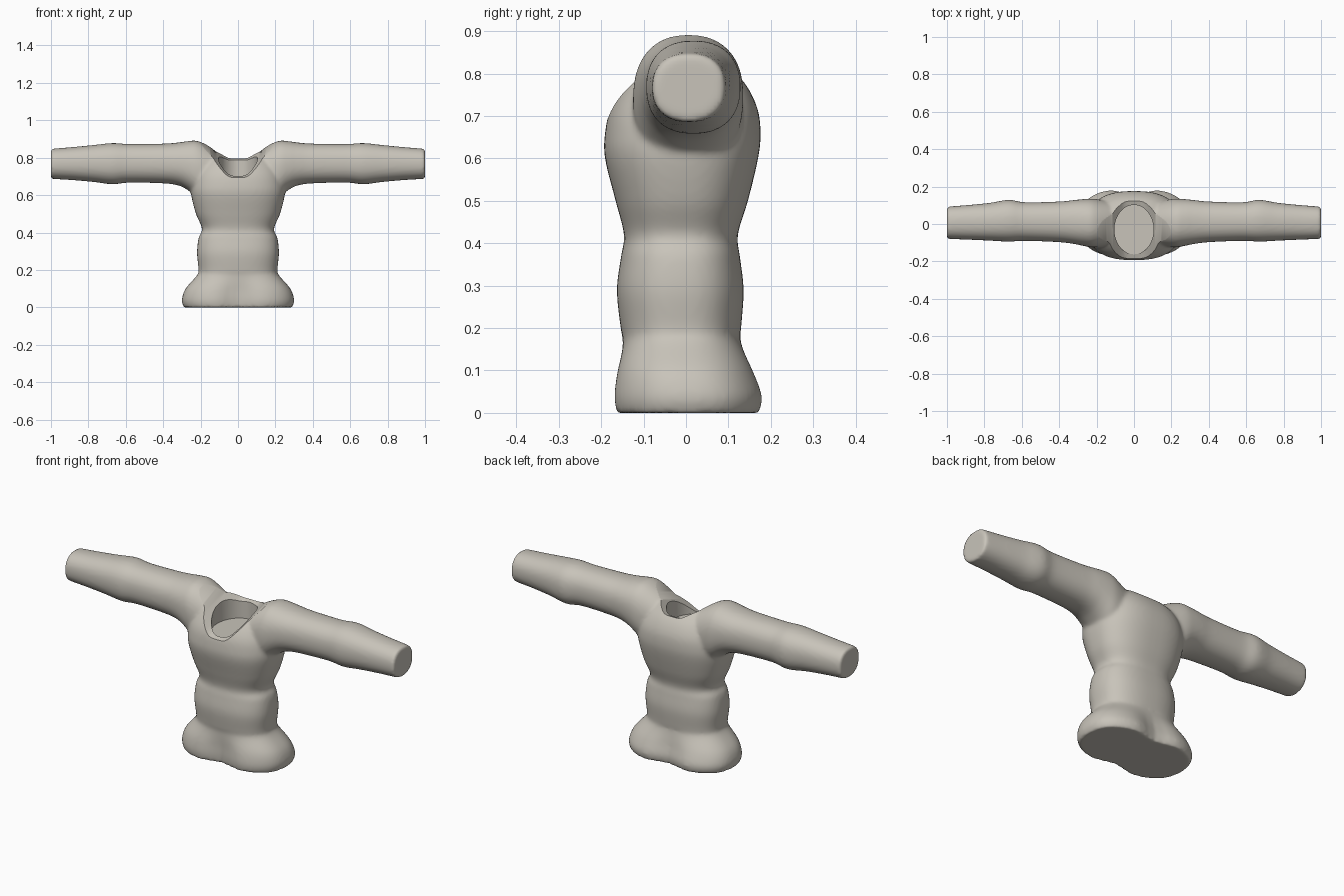
import bpy, bmesh, math

if "Cube" in bpy.data.objects:
    bpy.data.objects.remove(bpy.data.objects["Cube"])

fabric = bpy.data.materials.new("warm_grey")
fabric.diffuse_color = (0.58, 0.55, 0.49, 1)
fabric.use_nodes = True
fabric.node_tree.nodes["Principled BSDF"].inputs["Base Color"].default_value = fabric.diffuse_color


def resample(rows, steps=5):
    """Catmull-Rom interpolation of section rows."""
    out = []
    for i in range(len(rows) - 1):
        p0, p1, p2 = rows[max(i - 1, 0)], rows[i], rows[i + 1]
        p3 = rows[min(i + 2, len(rows) - 1)]
        for s in range(steps):
            t = s / steps
            out.append([0.5 * (2 * b + (c - a) * t + (2 * a - 5 * b + 4 * c - d) * t * t
                               + (3 * b - a - 3 * c + d) * t ** 3)
                        for a, b, c, d in zip(p0, p1, p2, p3)])
    return out + [list(rows[-1])]


def power(v, n):
    return math.copysign(abs(v) ** (2 / n), v)


def make_object(name, rings):
    bm = bmesh.new()
    loops = [[bm.verts.new(p) for p in ring] for ring in rings]
    n = len(loops[0])
    for a, b in zip(loops, loops[1:]):
        for i in range(n):
            bm.faces.new((a[i], a[(i + 1) % n], b[(i + 1) % n], b[i]))
    bm.faces.new(loops[0][::-1])
    bm.faces.new(loops[-1])
    bmesh.ops.recalc_face_normals(bm, faces=bm.faces)
    mesh = bpy.data.meshes.new(name)
    bm.to_mesh(mesh)
    bm.free()
    mesh.materials.append(fabric)
    obj = bpy.data.objects.new(name, mesh)
    bpy.context.collection.objects.link(obj)
    return obj


ANGLES = [2 * math.pi * i / 64 for i in range(64)]

# Torso: height, half width, front y, back y, waist pinch at the hem
torso_rows = [
    (0.00, 0.290, -0.178, 0.187, 0.20), (0.04, 0.300, -0.183, 0.193, 0.20),
    (0.10, 0.280, -0.174, 0.170, 0.16), (0.17, 0.220, -0.153, 0.133, 0.03),
    (0.20, 0.211, -0.154, 0.130, 0.0), (0.29, 0.219, -0.163, 0.136, 0.0),
    (0.37, 0.211, -0.153, 0.127, 0.0), (0.42, 0.192, -0.146, 0.122, 0.0),
    (0.50, 0.225, -0.166, 0.146, 0.0), (0.60, 0.250, -0.191, 0.170, 0.0),
    (0.66, 0.250, -0.191, 0.176, 0.0), (0.72, 0.235, -0.177, 0.168, 0.0),
    (0.78, 0.200, -0.140, 0.137, 0.0), (0.83, 0.150, -0.085, 0.085, 0.0)]
rings = []
for z, w, y0, y1, pinch in resample(torso_rows):
    ring = []
    for a in ANGLES:
        x = w * power(math.cos(a), 2.5)
        y = (y1 - y0) / 2 * power(math.sin(a), 2.5)
        y *= 1 - pinch * math.exp(-(x / 0.09) ** 2)
        ring.append((x, y + (y0 + y1) / 2, z))
    rings.append(ring)
shirt = make_object("shirt", rings)

# Sleeves: x, bottom z, top z, front y, back y
sleeve_rows = [
    (0.05, 0.560, 0.800, -0.110, 0.110), (0.15, 0.560, 0.860, -0.120, 0.125),
    (0.22, 0.590, 0.890, -0.125, 0.135), (0.27, 0.628, 0.888, -0.117, 0.133),
    (0.32, 0.652, 0.881, -0.107, 0.128), (0.40, 0.663, 0.875, -0.097, 0.120),
    (0.58, 0.667, 0.873, -0.090, 0.116), (0.67, 0.658, 0.878, -0.094, 0.129),
    (0.77, 0.670, 0.868, -0.089, 0.113), (0.88, 0.680, 0.857, -0.084, 0.102),
    (0.98, 0.686, 0.849, -0.080, 0.094), (1.00, 0.688, 0.846, -0.078, 0.091)]
sleeves = []
for side, name in ((1, "left_sleeve"), (-1, "right_sleeve")):
    rings = [[(side * x, (y0 + y1) / 2 + (y1 - y0) / 2 * power(math.cos(a), 2.3),
               (z0 + z1) / 2 + (z1 - z0) / 2 * power(math.sin(a), 2.3)) for a in ANGLES]
             for x, z0, z1, y0, y1 in resample(sleeve_rows)]
    sleeves.append(make_object(name, rings))

# Merge the body and sleeves into one soft surface
bpy.ops.object.select_all(action='DESELECT')
for obj in [shirt] + sleeves:
    obj.select_set(True)
bpy.context.view_layer.objects.active = shirt
bpy.ops.object.join()
remesh = shirt.modifiers.new("merge", 'REMESH')
remesh.mode = 'VOXEL'
remesh.voxel_size = 0.0085
soften = shirt.modifiers.new("soften", 'SMOOTH')
soften.factor = 0.5
soften.iterations = 8

# Neckline: a dip between the shoulders that slopes down to the front
half = resample([(0, 0.745), (0.05, 0.75), (0.10, 0.79), (0.15, 0.838),
                 (0.20, 0.884), (0.24, 0.93)], 4)
profile = [(-x, z) for x, z in half[:0:-1]] + half
profile += [(0.24, 1.1), (-0.24, 1.1)]
dip = make_object("neckline_cutter",
                  [[(x, y, z + 0.33 * (y + 0.03)) for x, z in profile] for y in (-0.3, 0.3)])

# Neck opening: a shallow oval recess
hole = make_object("neck_hole_cutter",
                   [[(0.105 * math.cos(a), -0.03 + 0.132 * math.sin(a), z) for a in ANGLES]
                    for z in (0.695, 1.1)])

for cutter in (dip, hole):
    cutter.hide_render = True
    cut = shirt.modifiers.new(cutter.name, 'BOOLEAN')
    cut.operation = 'DIFFERENCE'
    cut.solver = 'EXACT'
    cut.object = cutter

# Apply everything, then shade smooth with crisp neckline edges
for mod in list(shirt.modifiers):
    bpy.ops.object.modifier_apply(modifier=mod.name)
for cutter in (dip, hole):
    bpy.data.objects.remove(cutter)
shirt.data.materials.clear()
shirt.data.materials.append(fabric)
shirt.data.polygons.foreach_set("material_index", [0] * len(shirt.data.polygons))
bpy.ops.object.shade_smooth_by_angle(angle=math.radians(40))
